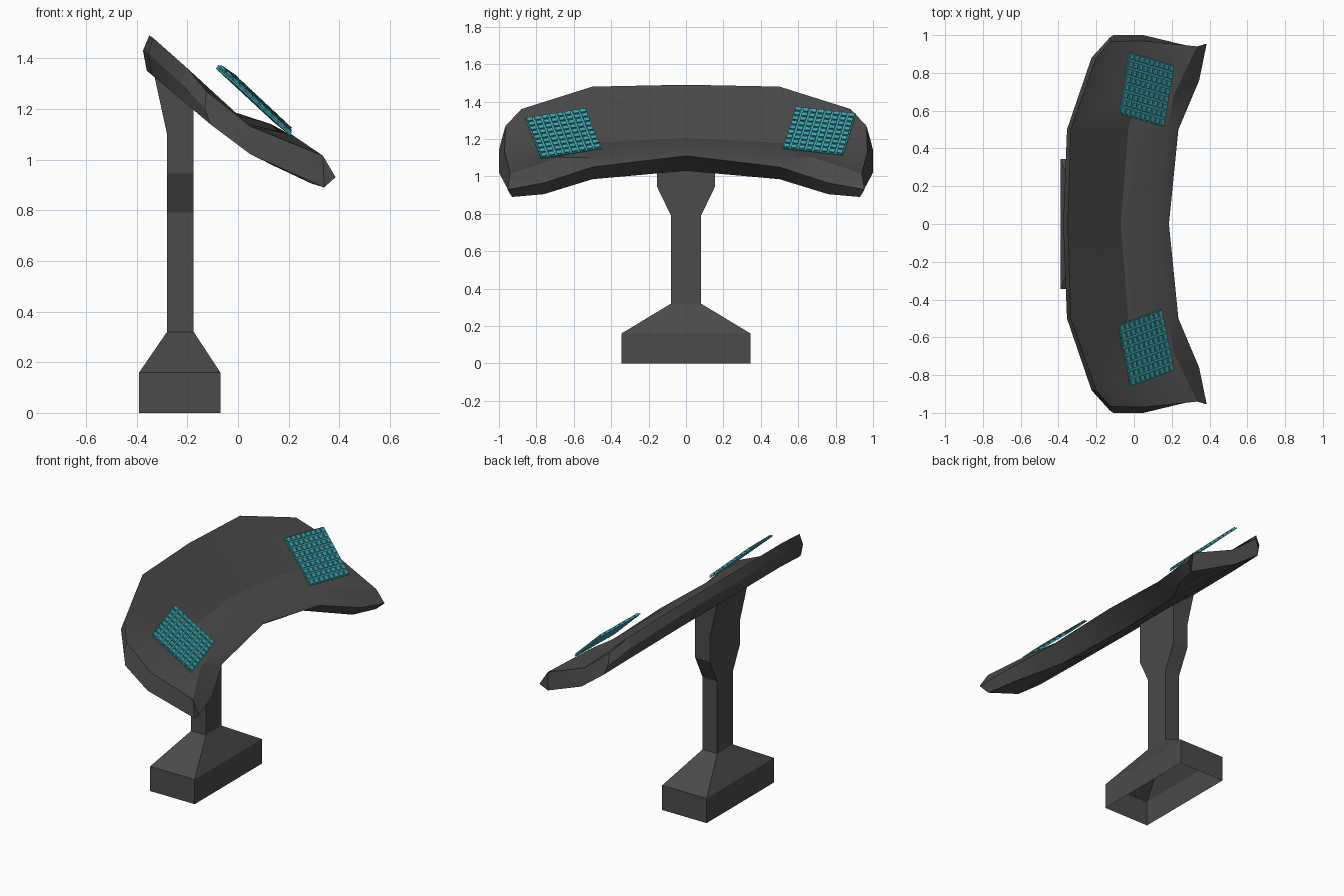
import bpy
import bmesh
import math
from mathutils import Vector, Matrix

if "Cube" in bpy.data.objects:
    bpy.data.objects.remove(bpy.data.objects["Cube"])


def material(name, color):
    mat = bpy.data.materials.new(name)
    mat.use_nodes = True
    mat.diffuse_color = color
    mat.node_tree.nodes["Principled BSDF"].inputs["Base Color"].default_value = color
    return mat


def finish(name, bm, mat, smooth=False):
    bmesh.ops.recalc_face_normals(bm, faces=bm.faces)
    mesh = bpy.data.meshes.new(name)
    bm.to_mesh(mesh)
    bm.free()
    mesh.materials.append(mat)
    obj = bpy.data.objects.new(name, mesh)
    bpy.context.collection.objects.link(obj)
    if smooth:
        bpy.ops.object.select_all(action="DESELECT")
        obj.select_set(True)
        bpy.context.view_layer.objects.active = obj
        bpy.ops.object.shade_smooth_by_angle(angle=math.radians(25))
    return obj


def loft(bm, rings):
    """Join successive closed rings of vertices with quads."""
    for a, b in zip(rings, rings[1:]):
        for i in range(len(a)):
            j = (i + 1) % len(a)
            bm.faces.new((a[i], a[j], b[j], b[i]))


dark_grey = material("dark grey", (0.07, 0.07, 0.07, 1))
teal = material("teal", (0.05, 0.38, 0.43, 1))

# Pedestal: hollow foot, column and flared neck (z, back x, front x, half width)
levels = [
    (0, -.39, -.07, .345),
    (.16, -.39, -.07, .345),
    (.32, -.28, -.175, .08),
    (.79, -.28, -.175, .08),
    (.945, -.28, -.175, .155),
    (1.1, -.28, -.175, .155),
]
bm = bmesh.new()
rings = []
for z, back, front, w in levels:
    corners = ((back, -w), (front, -w), (front, w), (back, w))
    rings.append([bm.verts.new((x, y, z)) for x, y in corners])
# Neck top leans back to meet the sloping underside
w = levels[-1][3]
neck = ((-.33, -w, 1.33), (-.175, -w, 1.22), (-.175, w, 1.22), (-.33, w, 1.33))
rings.append([bm.verts.new(p) for p in neck])
loft(bm, rings)
bm.faces.new(rings[-1])
finish("pedestal", bm, dark_grey)

# Console: rails running from the middle to the end, mirrored across y
rails = {
    "back_top": [(-.35, 0, 1.49), (-.335, .5, 1.48), (-.2, .88, 1.36), (-.125, .965, 1.27)],
    "dish": [(-.07, 0, 1.205), (-.03, .5, 1.18), (.04, .78, 1.14), (.05, .97, 1.13)],
    "fold": [(.13, 0, 1.14), (.18, .5, 1.10), (.21, .68, 1.10), (.335, .94, 1.015)],
    "front": [(.185, 0, 1.11), (.235, .5, 1.05), (.345, .76, .965), (.385, .955, .93)],
    "front_bottom": [(.05, 0, 1.03), (.12, .5, .985), (.29, .76, .905), (.34, .93, .89)],
    "underside": [(-.15, 0, 1.18), (-.1, .5, 1.14), (0, .9, 1.06), (.05, 1, 1.02)],
    "back_bottom": [(-.36, 0, 1.35), (-.34, .5, 1.335), (-.21, .88, 1.225), (-.11, 1, 1.14)],
    "back_rim": [(-.375, 0, 1.43), (-.355, .5, 1.42), (-.225, .88, 1.3), (-.13, .985, 1.2)],
}
bm = bmesh.new()
half = [[Vector(p) for p in section] for section in zip(*rails.values())]
mirrored = [[Vector((p.x, -p.y, p.z)) for p in section] for section in half[:0:-1]]
rings = [[bm.verts.new(p) for p in section] for section in mirrored + half]
loft(bm, rings)
# End caps: strips between the upper and lower halves of the end section
for r in (rings[0], rings[-1]):
    bm.faces.new((r[0], r[1], r[5], r[6]))
    bm.faces.new((r[1], r[2], r[4], r[5]))
    bm.faces.new((r[2], r[3], r[4]))
    bm.faces.new((r[0], r[6], r[7]))
finish("console", bm, dark_grey, smooth=True)


# Key panels: thin plate with a grid of raised keys
def box(bm, frame, center, size):
    bmesh.ops.create_cube(
        bm, size=1,
        matrix=frame @ Matrix.Translation(center) @ Matrix.Diagonal((*size, 1)))


def key_panel(name, corner, across, down, side, columns=8, rows=9):
    u, v = Vector(across), Vector(down)
    n = u.cross(v).normalized()
    n = n if n.z > 0 else -n
    frame = Matrix((u, v, n)).transposed().to_4x4()
    frame.translation = Vector(corner)
    bm = bmesh.new()
    box(bm, frame, (.5, .5, 0), (1, 1, .008))
    for i in range(columns):
        for j in range(rows):
            center = ((i + .5) / columns, (j + .5) / rows, .007)
            box(bm, frame, center, (.72 / columns, .72 / rows, .008))
    finish(name, bm, teal)


key_panel("left_side_keys", (-.08, .585, 1.37), (.055, .325, -.037), (.235, -.07, -.22), 1)
key_panel("right_side_keys", (-.085, -.535, 1.362), (.065, -.325, -.053), (.23, .085, -.213), -1)
